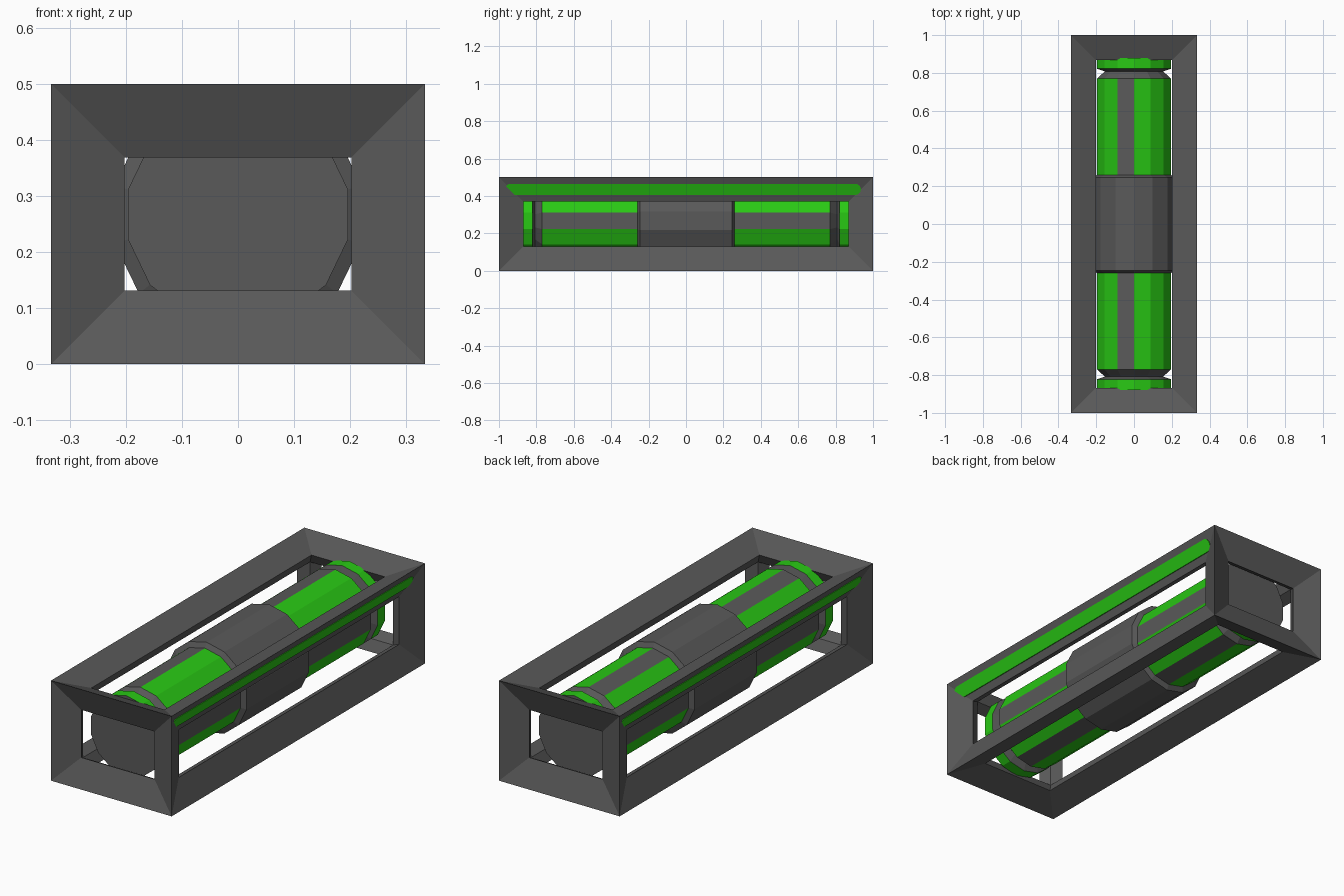
import bpy, bmesh, math
from itertools import product

if "Cube" in bpy.data.objects:
    bpy.data.objects.remove(bpy.data.objects["Cube"])

def material(name, rgb):
    m = bpy.data.materials.new(name)
    m.diffuse_color = (*rgb, 1)
    m.use_nodes = True
    m.node_tree.nodes["Principled BSDF"].inputs["Base Color"].default_value = m.diffuse_color
    return m

GREY = material("dark grey", (0.10, 0.10, 0.10))
GREEN = material("bright green", (0.022, 0.58, 0.007))

def finish(name, bm):
    bmesh.ops.recalc_face_normals(bm, faces=bm.faces)
    me = bpy.data.meshes.new(name)
    bm.to_mesh(me)
    bm.free()
    me.materials.append(GREY)
    me.materials.append(GREEN)
    ob = bpy.data.objects.new(name, me)
    bpy.context.collection.objects.link(ob)
    return ob

# Open box frame: every edge is a bar with a kite-shaped section
HALF = (1 / 3, 1.0, 0.25)
BORDER, RECESS, ZC = 0.131, 0.052, 0.25
bm = bmesh.new()

def corner(sign, inset):
    p = [s * (h - i) for s, h, i in zip(sign, HALF, inset)]
    return bm.verts.new((p[0], p[1], p[2] + ZC))

signs = list(product((-1, 1), repeat=3))
outer = {s: corner(s, [0] * 3) for s in signs}
inner = {s: corner(s, [2 * RECESS] * 3) for s in signs}
rim = {(s, a): corner(s, [RECESS if i == a else BORDER for i in range(3)])
       for s in signs for a in range(3)}
for a in range(3):
    u, v = [i for i in range(3) if i != a]
    for side in (-1, 1):
        loop = []
        for su, sv in ((-1, -1), (1, -1), (1, 1), (-1, 1)):
            s = [0, 0, 0]
            s[a], s[u], s[v] = side, su, sv
            loop.append(tuple(s))
        for p, q in zip(loop, loop[1:] + loop[:1]):
            bm.faces.new((outer[p], outer[q], rim[q, a], rim[p, a]))
            bm.faces.new((rim[p, a], rim[q, a], inner[q], inner[p]))
finish("frame", bm)

# Fourteen-sided turned parts along y
SIDES, AXIS_Z = 14, 0.267

def turned(name, profile, is_green):
    bm = bmesh.new()
    rings = []
    for y, r in profile:
        angles = [(k - 0.5) * 2 * math.pi / SIDES for k in range(SIDES)]
        rings.append([bm.verts.new((r * math.cos(t), y, AXIS_Z + r * math.sin(t)))
                      for t in angles])
    for i in range(len(rings) - 1):
        for k in range(SIDES):
            n = (k + 1) % SIDES
            f = bm.faces.new((rings[i][k], rings[i][n], rings[i + 1][n], rings[i + 1][k]))
            f.material_index = int(is_green(i, k))
    bm.faces.new(rings[0])
    bm.faces.new(rings[-1])
    return finish(name, bm)

# Core: green end rings, grey grooves, body green with grey stripes
half = [(0.77, 0.201), (0.808, 0.158), (0.822, 0.201), (0.88, 0.201)]
profile = [(-y, r) for y, r in reversed(half)] + half
turned("core", profile,
       lambda i, k: i in (0, 6) or (i == 3 and k not in (0, 4, 7, 11)))

# Centre collar with chamfered ends
turned("collar", [(-0.26, 0.2), (-0.247, 0.226), (0.247, 0.226), (0.26, 0.2)],
       lambda i, k: False)

# Rounded green strips lying on the sloping upper side bars
def strip(name, turn):
    r, zc, y0, y1 = 0.03, 0.435, -0.968, 0.935
    outline = []
    for yc, start in ((y1 - r, -90), (y0 + r, 90)):
        for j in range(9):
            t = math.radians(start + j * 22.5)
            outline.append((yc + r * math.cos(t), zc + r * math.sin(t)))
    bm = bmesh.new()
    layers = []
    for lift in (0.004, -0.004):
        layers.append([bm.verts.new((turn * (HALF[0] - (0.5 - z) * RECESS / BORDER + lift),
                                     turn * y, z)) for y, z in outline])
    bm.faces.new(layers[0])
    bm.faces.new(layers[1])
    n = len(outline)
    for i in range(n):
        j = (i + 1) % n
        bm.faces.new((layers[0][i], layers[0][j], layers[1][j], layers[1][i]))
    for f in bm.faces:
        f.material_index = 1
    finish(name, bm)

strip("right_strip", 1)
strip("left_strip", -1)
